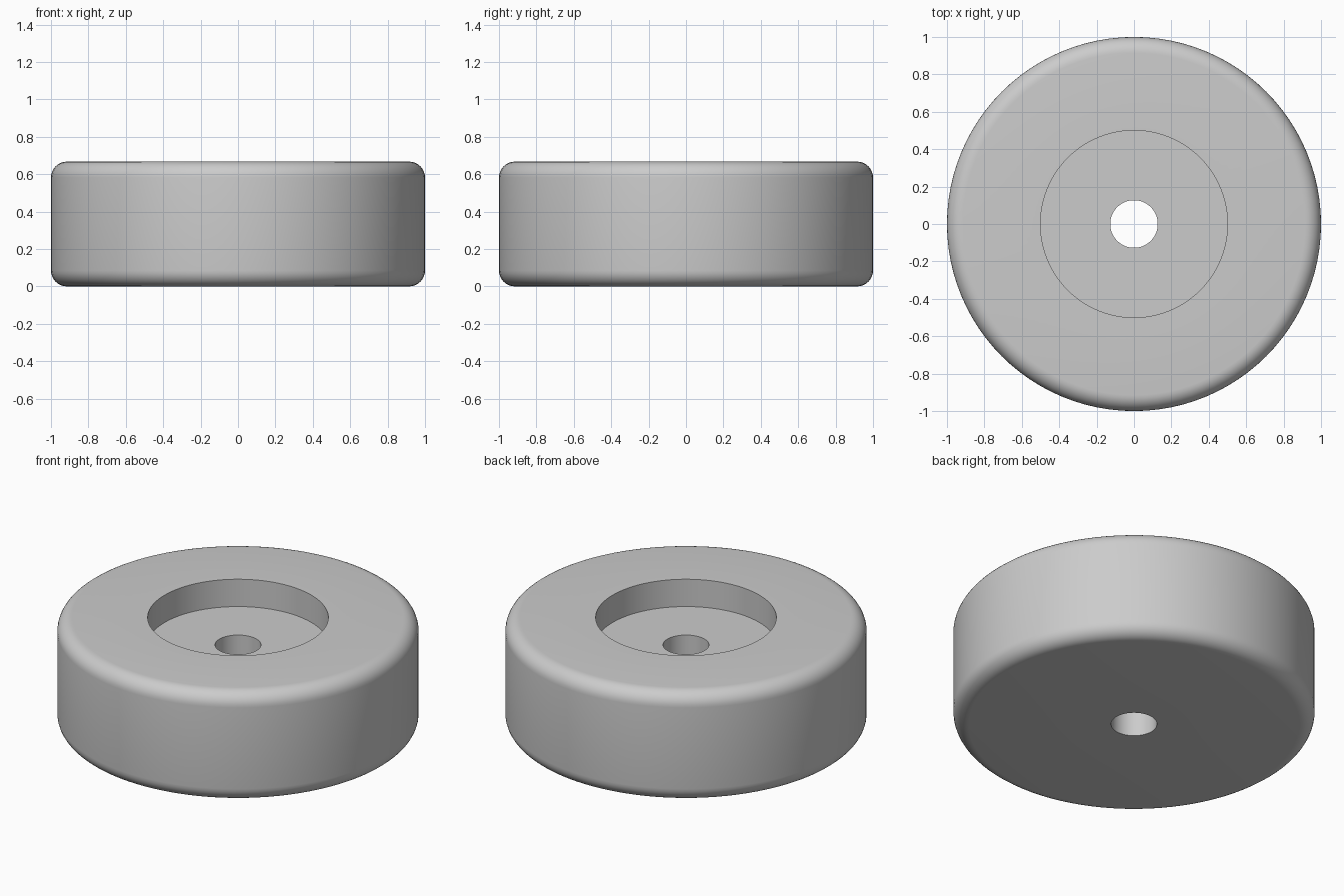
import bpy
import bmesh
from math import sin, cos, pi, radians

if "Cube" in bpy.data.objects:
    bpy.data.objects.remove(bpy.data.objects["Cube"], do_unlink=True)

RADIUS, HEIGHT, FILLET = 1.0, 0.667, 0.085
RECESS_RADIUS, FLOOR_Z, HOLE_RADIUS = 0.5, 0.5, 0.127
SEGMENTS, FILLET_STEPS = 96, 8

# Plain grey material
grey = bpy.data.materials.new("plain grey")
grey.use_nodes = True
colour = (0.6, 0.6, 0.6, 1)
grey.diffuse_color = colour
grey.node_tree.nodes["Principled BSDF"].inputs["Base Color"].default_value = colour


def fillet(centre_z, start):
    """Quarter arc of the rounded outer edge as (radius, z) points."""
    for i in range(FILLET_STEPS + 1):
        a = start + pi / 2 * i / FILLET_STEPS
        yield RADIUS - FILLET + FILLET * cos(a), centre_z + FILLET * sin(a)


# Half section: bolt hole, rounded rim, then the counterbore
profile = [(HOLE_RADIUS, 0),
           *fillet(FILLET, -pi / 2),
           *fillet(HEIGHT - FILLET, 0),
           (RECESS_RADIUS, HEIGHT),
           (RECESS_RADIUS, FLOOR_Z),
           (HOLE_RADIUS, FLOOR_Z)]

# Revolve the closed section around the z axis
bm = bmesh.new()
verts = [bm.verts.new((r, 0, z)) for r, z in profile]
edges = [bm.edges.new((v, verts[(i + 1) % len(verts)])) for i, v in enumerate(verts)]
bmesh.ops.spin(bm, geom=verts + edges, cent=(0, 0, 0), axis=(0, 0, 1),
               angle=2 * pi, steps=SEGMENTS, use_merge=True)
bmesh.ops.remove_doubles(bm, verts=bm.verts, dist=0.0001)
bmesh.ops.recalc_face_normals(bm, faces=bm.faces)

mesh = bpy.data.meshes.new("round_foot")
bm.to_mesh(mesh)
bm.free()
mesh.materials.append(grey)
foot = bpy.data.objects.new("round_foot", mesh)
bpy.context.collection.objects.link(foot)

# Smooth walls with crisp recess and hole edges
bpy.ops.object.select_all(action="DESELECT")
foot.select_set(True)
bpy.context.view_layer.objects.active = foot
bpy.ops.object.shade_smooth_by_angle(angle=radians(30))
